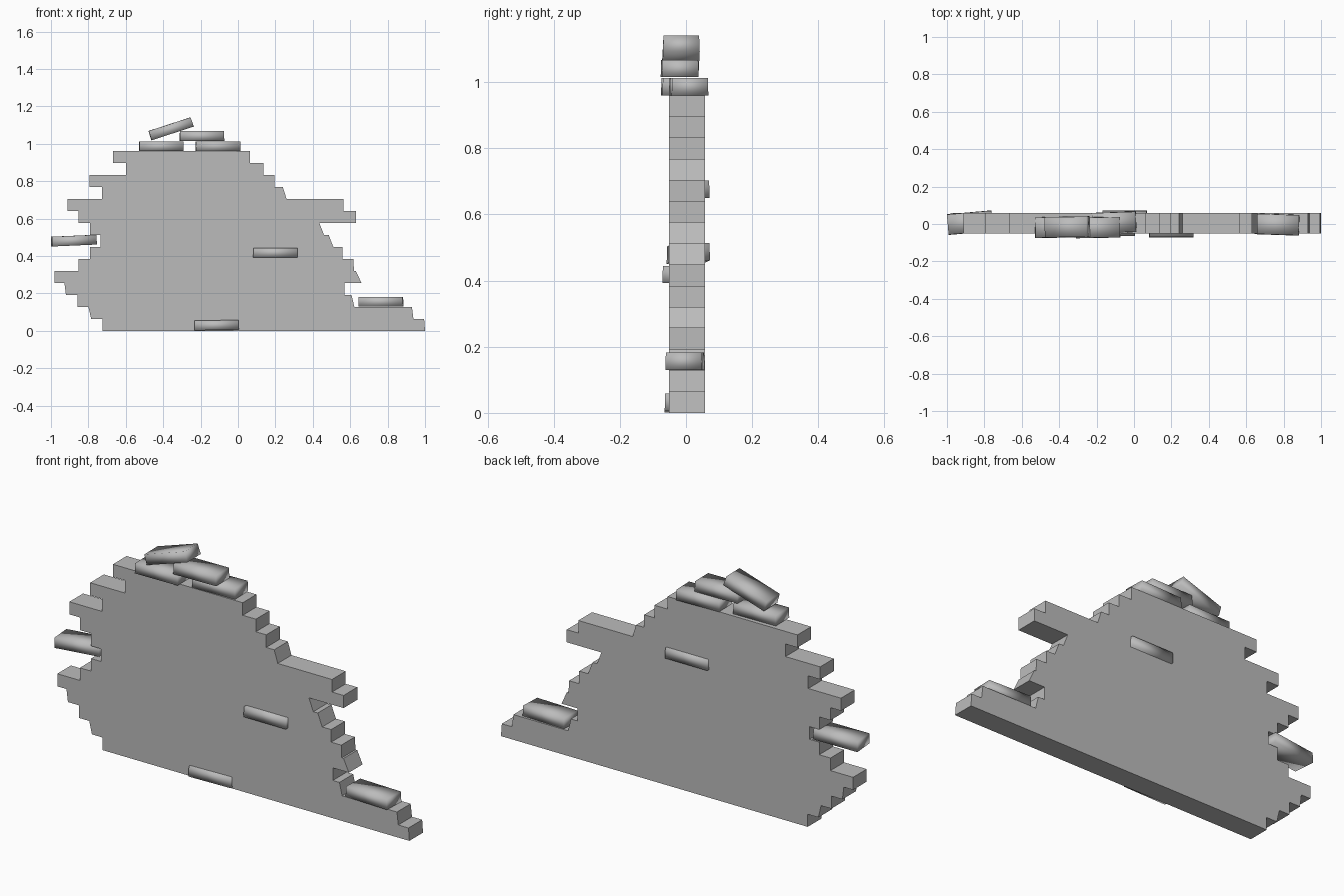
import bpy, bmesh
from math import radians
from mathutils import Vector

default_cube = bpy.data.objects.get("Cube")
if default_cube:
    bpy.data.objects.remove(default_cube, do_unlink=True)

grey = bpy.data.materials.new("stone grey")
grey.use_nodes = True
grey.diffuse_color = (0.5, 0.5, 0.5, 1)
grey.node_tree.nodes["Principled BSDF"].inputs["Base Color"].default_value = grey.diffuse_color

COURSE_HEIGHT = 0.064
WALL_FRONT, WALL_BACK = -0.052, 0.058
BRICK_SIZE = Vector((0.238, 0.111, 0.052))


def add_object(name, bm, smooth=False):
    bmesh.ops.recalc_face_normals(bm, faces=bm.faces)
    for face in bm.faces:
        face.smooth = smooth
    mesh = bpy.data.meshes.new(name)
    bm.to_mesh(mesh)
    bm.free()
    mesh.materials.append(grey)
    obj = bpy.data.objects.new(name, mesh)
    bpy.context.collection.objects.link(obj)
    return obj


def add_brick(name, location, tilt=0, turn=0, roll=0):
    """Worn loose brick: a slightly tapered box with soft shading."""
    bm = bmesh.new()
    bmesh.ops.create_cube(bm, size=1)
    for vert in bm.verts:
        vert.co *= BRICK_SIZE
        if vert.co.z > 0:
            vert.co.x *= 0.985
            vert.co.y *= 0.97
    brick = add_object(name, bm, smooth=True)
    brick.location = location
    brick.rotation_euler = [radians(angle) for angle in (roll, tilt, turn)]


# Broken wall: each course runs from a left end to a right end,
# given as left bottom, left top, right bottom, right top
courses = [
    (-.725, -.725, 1, .995),
    (-.785, -.80, .938, .93),
    (-.858, -.858, .622, .607),
    (-.92, -.928, .57, .57),
    (-.98, -.98, .66, .63),
    (-.853, -.853, .62, .617),
    (-.79, -.79, .56, .56),
    (-.735, -.735, .51, .485),
    (-.79, -.79, .46, .435),
    (-.853, -.853, .63, .63),
    (-.912, -.912, .565, .565),
    (-.728, -.728, .26, .24),
    (-.795, -.795, .195, .195),
    (-.60, -.60, .137, .137),
    (-.667, -.667, .063, .063),
]
left_edge, right_edge = [], []
for row, (left_low, left_high, right_low, right_high) in enumerate(courses):
    low, high = row * COURSE_HEIGHT, (row + 1) * COURSE_HEIGHT
    left_edge += [(left_low, low), (left_high, high)]
    right_edge += [(right_low, low), (right_high, high)]

bm = bmesh.new()
outline = right_edge + left_edge[::-1]
front = bm.faces.new([bm.verts.new((x, WALL_FRONT, z)) for x, z in outline])
extruded = bmesh.ops.extrude_face_region(bm, geom=[front], use_keep_orig=True)
moved = [item for item in extruded["geom"] if isinstance(item, bmesh.types.BMVert)]
bmesh.ops.translate(bm, verts=moved, vec=(0, WALL_BACK - WALL_FRONT, 0))
add_object("broken_wall", bm)

# Loose bricks piled on top
add_brick("top_brick_left", (-.41, -.018, .986), turn=1)
add_brick("top_brick_right", (-.107, .008, .986), turn=2)
add_brick("top_brick_middle", (-.193, -.019, 1.041), turn=1)
add_brick("top_brick_leaning", (-.358, -.016, 1.08), tilt=-18, turn=1)

# Bricks resting on the broken sides
add_brick("left_side_brick", (-.878, .007, .482), tilt=-2.5, turn=5)
add_brick("right_ledge_brick", (.764, -.003, .156), turn=-2)

# Bricks standing proud of the wall faces
add_brick("front_brick", (.2, -.016, .418))
add_brick("base_brick", (-.115, -.009, .03), tilt=-1)
add_brick("back_brick", (-.05, .016, .676))
